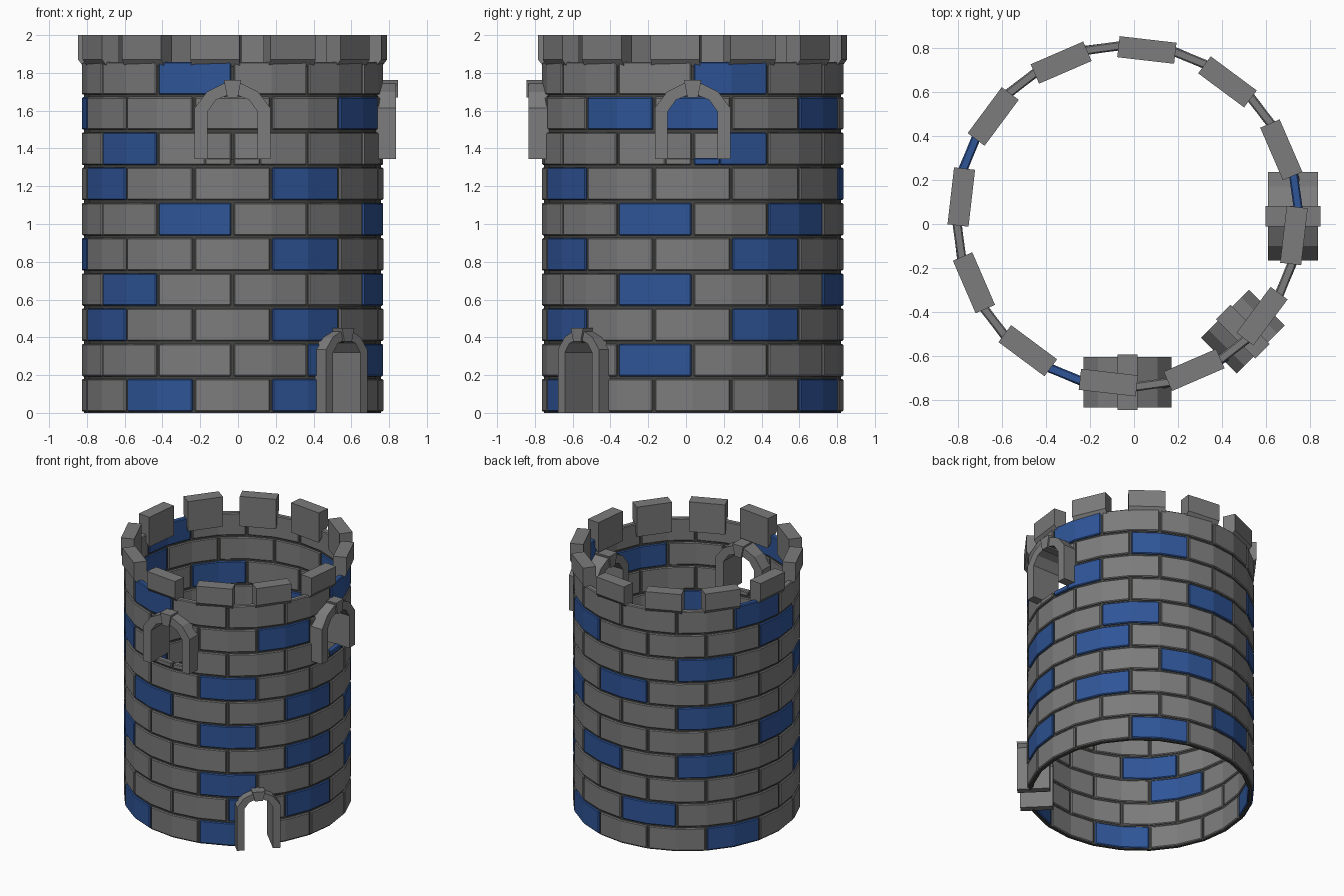
import bpy, bmesh, math

if "Cube" in bpy.data.objects:
    bpy.data.objects.remove(bpy.data.objects["Cube"])

CX, CY = -0.029, 0.035            # tower axis
R_OUT, R_IN = 0.798, 0.757        # brick faces
ROWS, PITCH, GAP, BEV = 10, 0.1865, 0.007, 0.006
STEP = 15                         # the wall is 24-sided
# openings: angle from the front, half width in degrees, bottom, top
OPENINGS = [(0, 10.5, 1.35, 1.68), (360, 10.5, 1.35, 1.68),
            (90, 10.5, 1.35, 1.68), (45, 9.5, -0.1, 0.37)]
# blue bricks in each row, counted round from the front
BLUE = [(1, 5, 8, 11), (1, 2, 6), (1, 4, 10), (2, 5, 7, 10), (1, 4, 9),
        (2, 4, 7, 11), (1, 6, 10), (3, 7, 10), (2, 5, 9), (3, 8, 11)]


def material(name, rgb):
    m = bpy.data.materials.new(name)
    m.diffuse_color = (*rgb, 1)
    m.use_nodes = True
    m.node_tree.nodes["Principled BSDF"].inputs["Base Color"].default_value = m.diffuse_color
    return m


stone = material("grey stone", (0.2, 0.2, 0.2))
blue = material("blue stone", (0.028, 0.09, 0.31))
mortar_mat = material("dark mortar", (0.06, 0.06, 0.056))


def place(phi, r, t, z):
    """Point at angle phi from the front, radius r, sideways offset t."""
    a = math.radians(phi)
    return (CX + r * math.sin(a) + t * math.cos(a),
            CY - r * math.cos(a) + t * math.sin(a), z)


def loft(bm, rings):
    """Skin a list of point rings and cap both ends."""
    vs = [[bm.verts.new(p) for p in ring] for ring in rings]
    n = len(vs[0])
    for a, b in zip(vs, vs[1:]):
        for i in range(n):
            j = (i + 1) % n
            bm.faces.new((a[i], a[j], b[j], b[i]))
    bm.faces.new(vs[0][::-1])
    bm.faces.new(vs[-1])


def finish(bm, name, mat):
    bmesh.ops.remove_doubles(bm, verts=bm.verts, dist=1e-5)
    bmesh.ops.recalc_face_normals(bm, faces=bm.faces)
    me = bpy.data.meshes.new(name)
    bm.to_mesh(me)
    bm.free()
    me.materials.append(mat)
    ob = bpy.data.objects.new(name, me)
    bpy.context.collection.objects.link(ob)
    return ob


def corners(a0, a1):
    """Wall corners lying strictly between two angles."""
    return [a for a in range(-30, 391, STEP) if a0 + 0.1 < a < a1 - 0.1]


def brick(bm, a0, a1, z0, z1):
    """Curved brick with bevelled edges."""
    b, db = BEV, math.degrees(BEV / R_OUT)
    prof = [(R_IN, z0 + b), (R_IN + b, z0), (R_OUT - b, z0), (R_OUT, z0 + b),
            (R_OUT, z1 - b), (R_OUT - b, z1), (R_IN + b, z1), (R_IN, z1 - b)]
    small = [(min(max(r, R_IN + b), R_OUT - b), min(max(z, z0 + b), z1 - b))
             for r, z in prof]
    rings = [(a0, small), (a0 + db, prof)]
    rings += [(a, prof) for a in corners(a0 + db, a1 - db)]
    rings += [(a1 - db, prof), (a1, small)]
    loft(bm, [[place(a, r, 0, z) for r, z in p] for a, p in rings])


def arc(bm, a0, a1, z0, z1, r0, r1):
    """Plain curved wall piece."""
    prof = [(r0, z0), (r1, z0), (r1, z1), (r0, z1)]
    angles = [a0] + corners(a0, a1) + [a1]
    loft(bm, [[place(a, r, 0, z) for r, z in prof] for a in angles])


def cut(a0, a1, z0, z1):
    """Pieces of a brick that remain around the openings."""
    for mid, hw, low, top in OPENINGS:
        lo, hi = mid - hw, mid + hw
        if a0 < hi and a1 > lo and z0 < top - 0.03 and z1 > low + 0.03:
            out = []
            if lo - a0 > 1.5:
                out.append((a0, lo, z0, z1))
            if a1 - hi > 1.5:
                out.append((hi, a1, z0, z1))
            if low - z0 > 0.015:
                out.append((max(a0, lo), min(a1, hi), z0, low))
            return out
    return [(a0, a1, z0, z1)]


# Brick courses, cut round the windows and the doorway
grey_bm, blue_bm = bmesh.new(), bmesh.new()
half = math.degrees(GAP / R_OUT)
for row in range(ROWS):
    z0, z1 = row * PITCH + GAP, (row + 1) * PITCH - GAP
    for k in range(12):
        mid = 30 * k + 15 * (row % 2)
        for p in cut(mid - 15 + half, mid + 15 - half, z0, z1):
            is_blue = k in BLUE[row] and not (row == 1 and 50 < p[0] < 58)
            brick(blue_bm if is_blue else grey_bm, *p)
finish(grey_bm, "grey_bricks", stone)
finish(blue_bm, "blue_bricks", blue)

# Mortar behind the bricks
bm = bmesh.new()
for z0, z1, spans in ((0, 2 * PITCH, [(54.5, 395.5)]),
                      (2 * PITCH, 1.345, [(0, 180), (180, 360)]),
                      (1.345, 9 * PITCH, [(10.6, 79.4), (100.6, 349.4)]),
                      (9 * PITCH, 1.85, [(0, 180), (180, 360)])):
    for a0, a1 in spans:
        arc(bm, a0, a1, z0, z1, R_IN + 0.01, R_OUT - 0.012)
finish(bm, "mortar_wall", mortar_mat)

# Battlements, with a bottom that slopes down to the inside
bm = bmesh.new()
prof = [(0.712, 2.0), (0.808, 2.0), (0.808, 1.87), (0.783, 1.837), (0.712, 1.77)]
for k in range(12):
    loft(bm, [[place(30 * k - 6.6, r, t, z) for r, z in prof]
              for t in (-0.13, 0.13)])
finish(bm, "battlements", stone)


def archway(name, phi, base, spring, s, r0, r1, key_w):
    """Stone surround with a faceted arch and a keystone."""
    # outer t, outer z, inner t, inner z
    side = [(0.2, 0, 0.132, -0.02), (0.135, 0.085, 0.088, 0.042),
            (0.045, 0.13, 0.03, 0.065)]
    side = [(a * s, spring + b * s, c * s, spring + d * s) for a, b, c, d in side]
    path = [(side[0][0], base, side[0][2], base)] + side
    path += [(-a, b, -c, d) for a, b, c, d in reversed(path)]
    bm = bmesh.new()
    loft(bm, [[place(phi, r1, a, b), place(phi, r1, c, d),
               place(phi, r0, c, d), place(phi, r0, a, b)]
              for a, b, c, d in path])
    finish(bm, name + "_surround", stone)
    bm = bmesh.new()
    key = [(-0.6, 0.055), (0.6, 0.055), (1, 0.147), (-1, 0.147)]
    loft(bm, [[place(phi, r, t * key_w, spring + z * s) for t, z in key]
              for r in (r0 - 0.011, r1 + 0.011)])
    finish(bm, name + "_keystone", stone)


archway("front_window", 0, 1.345, 1.615, 1.0, 0.638, 0.869, 0.046)
archway("right_window", 90, 1.345, 1.615, 1.0, 0.638, 0.865, 0.046)
archway("door", 45, 0.0, 0.335, 0.77, 0.625, 0.855, 0.046)
